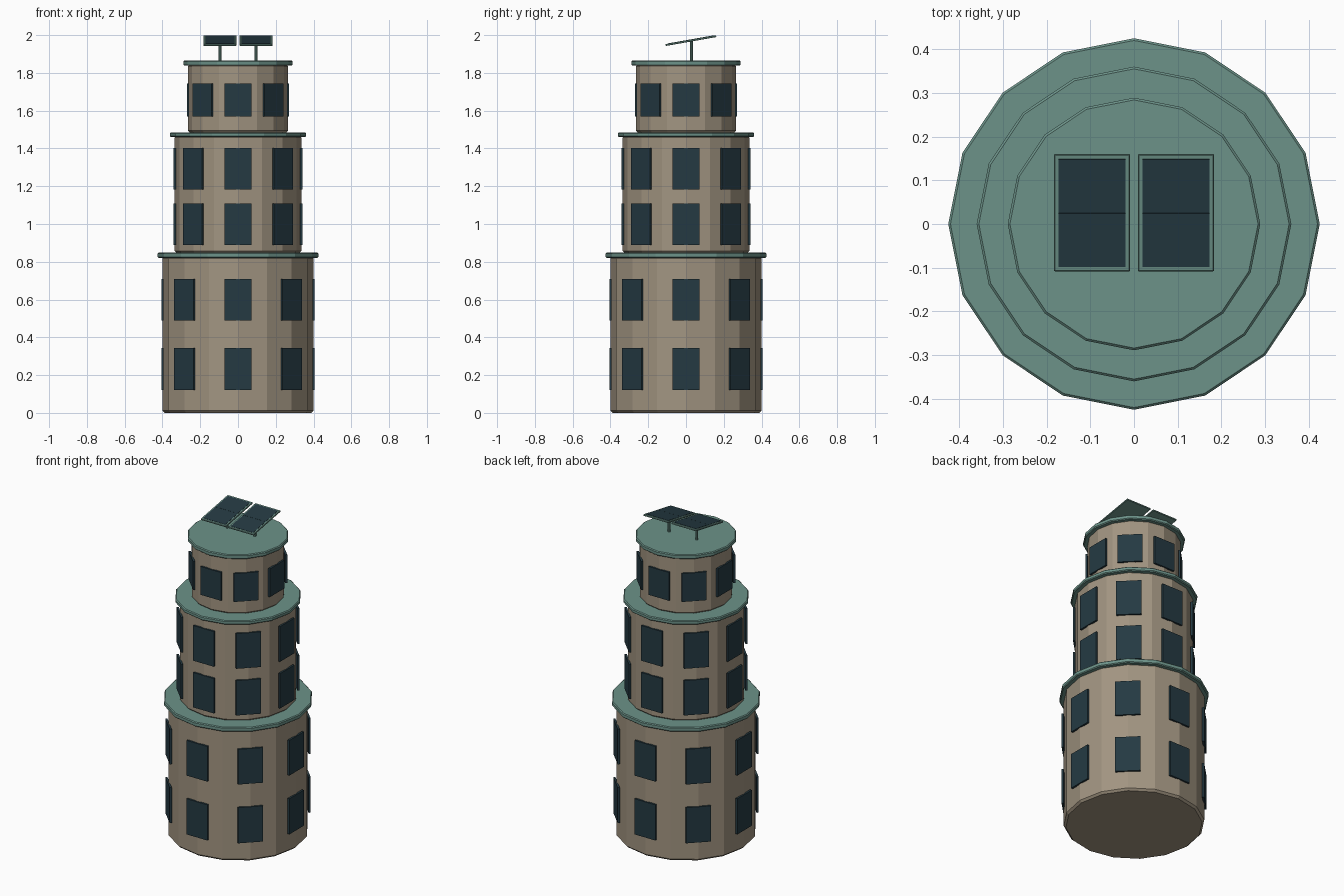
import bpy, math
from mathutils import Matrix, Vector

if "Cube" in bpy.data.objects:
    bpy.data.objects.remove(bpy.data.objects["Cube"])


def material(name, rgb):
    m = bpy.data.materials.new(name)
    m.diffuse_color = (*rgb, 1)
    m.use_nodes = True
    m.node_tree.nodes["Principled BSDF"].inputs["Base Color"].default_value = m.diffuse_color
    return m


STONE = material("stone", (0.36, 0.30, 0.22))
TEAL = material("teal", (0.15, 0.29, 0.25))
GLASS = material("glass", (0.018, 0.042, 0.055))


def finish(name, mat, bevel):
    ob = bpy.context.object
    ob.name = name
    ob.data.materials.append(mat)
    if bevel:
        mod = ob.modifiers.new("bevel", 'BEVEL')
        mod.width = bevel
        mod.segments = 1
        mod.limit_method = 'ANGLE'
        mod.angle_limit = math.radians(40)
    return ob


def drum(name, r, z0, z1, mat, sides=16, x=0, y=0, bevel=0.0):
    bpy.ops.mesh.primitive_cylinder_add(vertices=sides, radius=r, depth=z1 - z0,
                                        location=(x, y, (z0 + z1) / 2))
    return finish(name, mat, bevel)


def box(name, size, matrix, mat, bevel=0.0):
    bpy.ops.mesh.primitive_cube_add(size=1)
    ob = finish(name, mat, bevel)
    ob.data.transform(Matrix.Diagonal((*size, 1)))
    ob.matrix_world = matrix
    return ob


# Tiers: wall radius, bottom, rim bottom, rim top, rim radius, window rows
tiers = [
    ("lower", 0.40, 0.0, 0.82, 0.848, 0.425, [(0.12, 0.343), (0.488, 0.708)]),
    ("middle", 0.335, 0.845, 1.46, 1.485, 0.36, [(0.89, 1.108), (1.182, 1.402)]),
    ("upper", 0.265, 1.482, 1.838, 1.865, 0.289, [(1.568, 1.745)]),
]
for name, r, z0, z1, z2, rim, rows in tiers:
    drum(name + "_wall", r, z0, z1 + 0.01, STONE, bevel=0.012)
    drum(name + "_rim", rim, z1, z2, TEAL, bevel=0.005)
    # Eight window plates around each row
    for a, b in rows:
        for i in range(8):
            mtx = (Matrix.Rotation(i * math.pi / 4, 4, 'Z')
                   @ Matrix.Translation((0, -r, (a + b) / 2)))
            box(name + "_window", (0.143, 0.012, b - a), mtx, GLASS)

# Two tilted solar panels on posts
for x in (-0.096, 0.096):
    drum("panel_post", 0.008, 1.86, 1.972, TEAL, sides=8, x=x, y=0.03)
    tilt = (Matrix.Translation((x, 0.026, 1.971))
            @ Matrix.Rotation(math.radians(10), 4, 'X'))
    box("panel_frame", (0.174, 0.272, 0.010), tilt, TEAL, 0.002)
    for y in (-0.0627, 0.0627):
        box("panel_glass", (0.154, 0.1245, 0.004),
            tilt @ Matrix.Translation((0, y, 0.0045)), GLASS)
